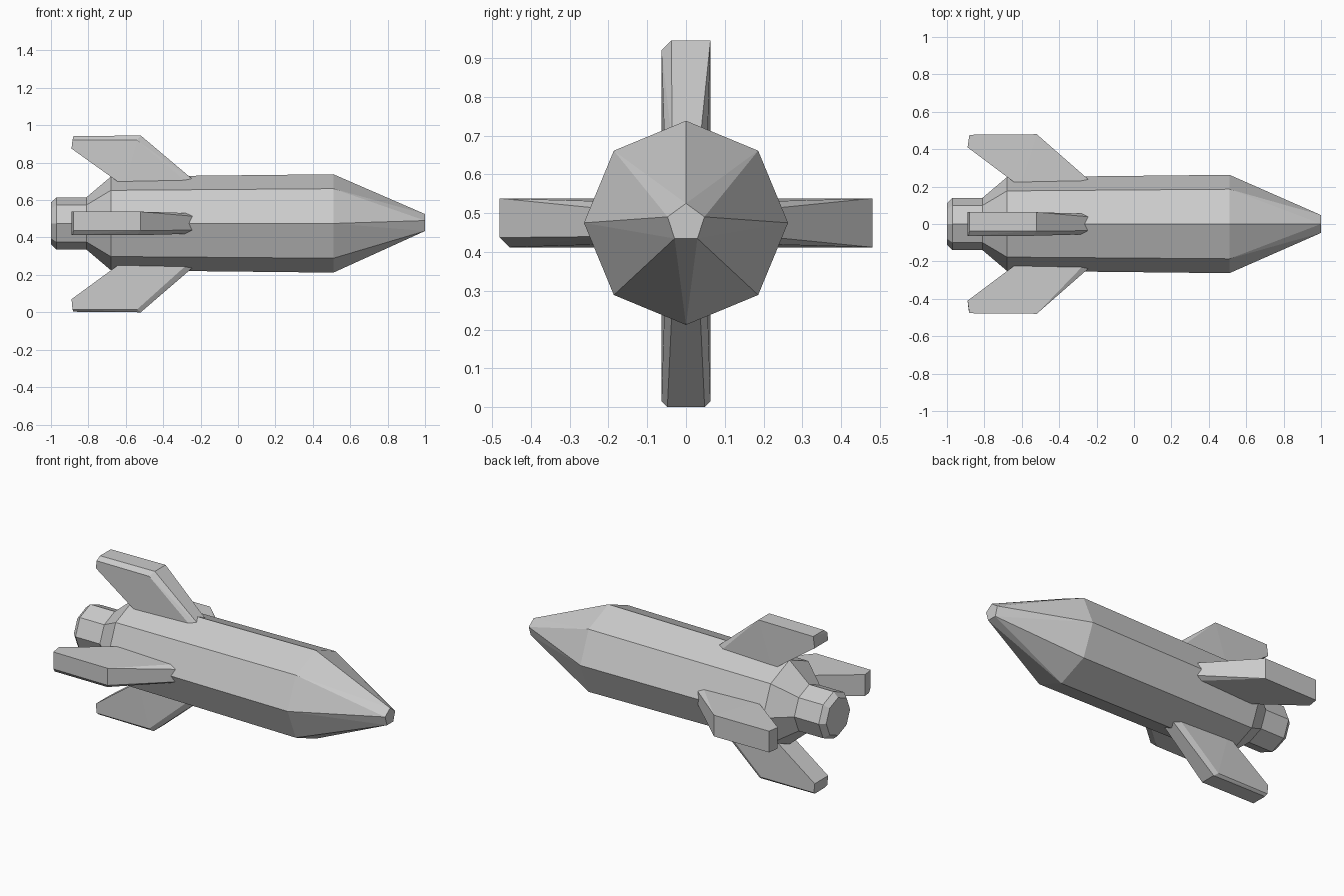
import bpy, bmesh
from math import sin, cos, radians
from mathutils import Vector

cube = bpy.data.objects.get("Cube")
if cube:
    bpy.data.objects.remove(cube)

AXIS = Vector((0, 0, 0.475))
Y, Z = Vector((0, 1, 0)), Vector((0, 0, 1))

grey = bpy.data.materials.new("light_grey")
grey.use_nodes = True
grey.diffuse_color = (0.6, 0.6, 0.6, 1)
grey.node_tree.nodes["Principled BSDF"].inputs["Base Color"].default_value = grey.diffuse_color


def ring(x, radius, sides=8, turn=90):
    """Points of a polygon around the long axis."""
    angles = [radians(turn + i * 360 / sides) for i in range(sides)]
    return [AXIS + Vector((x, radius * cos(a), radius * sin(a))) for a in angles]


def solid(name, points):
    """Flat-faced convex part wrapped around its corner points."""
    bm = bmesh.new()
    for p in points:
        bm.verts.new(p)
    hull = bmesh.ops.convex_hull(bm, input=bm.verts)
    loose = {g for g in hull["geom_interior"] if isinstance(g, bmesh.types.BMVert)}
    bmesh.ops.delete(bm, geom=list(loose), context="VERTS")
    bmesh.ops.dissolve_limit(bm, angle_limit=radians(1), verts=bm.verts, edges=bm.edges)
    bmesh.ops.recalc_face_normals(bm, faces=bm.faces)
    mesh = bpy.data.meshes.new(name)
    bm.to_mesh(mesh)
    bm.free()
    mesh.materials.append(grey)
    obj = bpy.data.objects.new(name, mesh)
    bpy.context.collection.objects.link(obj)


# Fuselage: tail taper, barrel and nose cone with a five-sided tip
solid("fuselage", ring(-0.81, 0.14) + ring(-0.68, 0.25) + ring(0.51, 0.263)
      + ring(1.0, 0.05, sides=5))

# Exhaust nozzle with a bevelled rim
solid("nozzle", ring(-0.76, 0.14) + ring(-0.97, 0.14) + ring(-1.0, 0.112))


def fin(name, out, side, tip, bevels):
    """Swept fin; bevels gives the outer edge bevel on each side."""
    points = []
    for sign, b in zip((-1, 1), bevels):
        half = 0.063
        # leading root, leading tip, trailing tip, trailing lower tip, trailing root
        outline = [(-0.2, 0.2, 0.035), (-0.52, tip, half - b), (-0.88, tip - 0.003, half - b),
                   (-0.89, tip - 0.07, half), (-0.61, 0.2, half)]
        if b:
            outline += [(-0.54, tip - b, half), (-0.885, tip - b, half)]
        outline.append((-0.25, 0.2, half - 0.008))
        points += [AXIS + Vector((x, 0, 0)) + out * r + side * sign * w for x, r, w in outline]
    solid(name, points)


fin("top_fin", Z, Y, 0.47, (0.025, 0))
fin("bottom_fin", -Z, Y, 0.475, (0.015, 0.015))
fin("front_fin", -Y, Z, 0.48, (0.025, 0))
fin("back_fin", Y, Z, 0.48, (0, 0))
